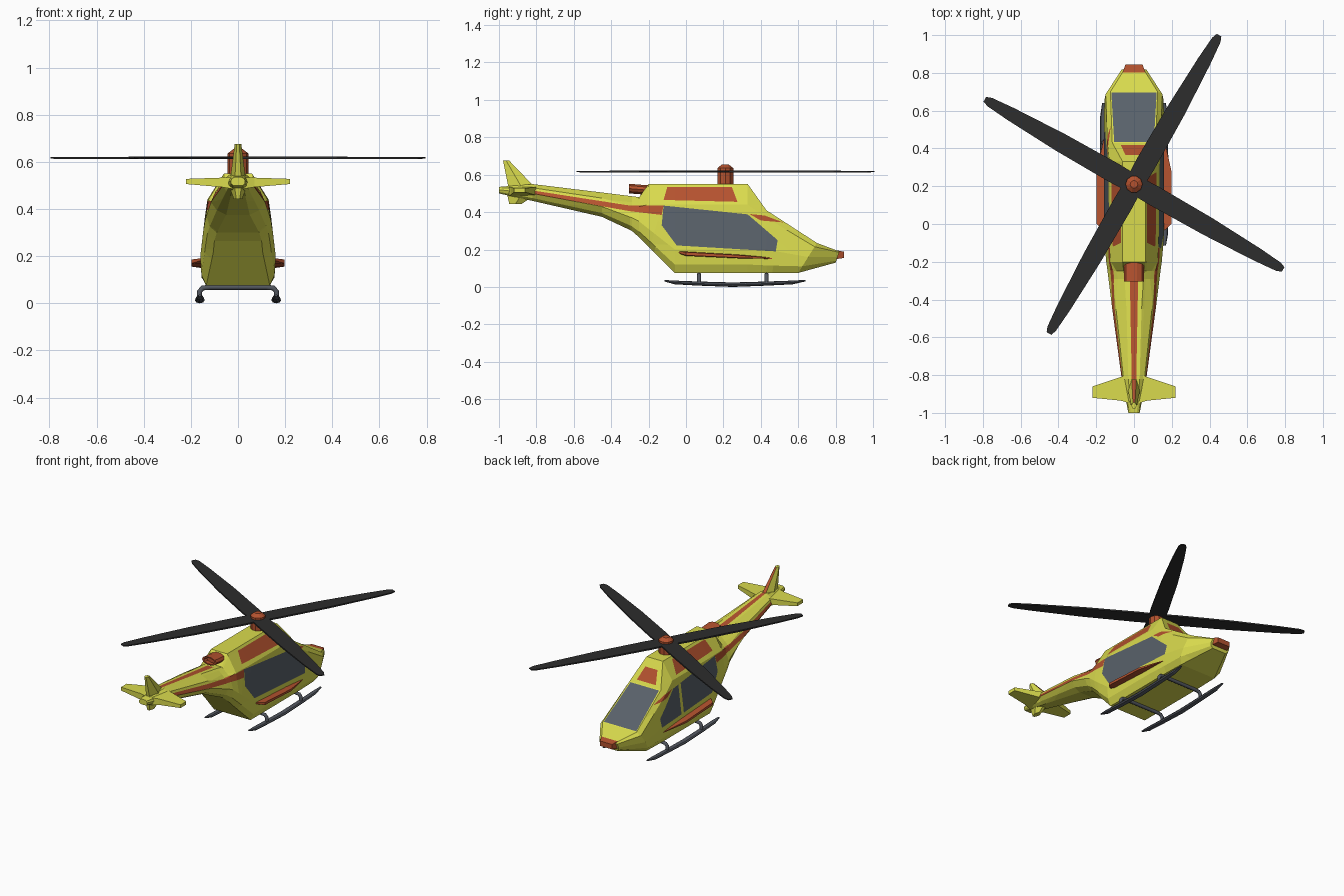
import bpy, bmesh, math
from mathutils import Vector

if "Cube" in bpy.data.objects:
    bpy.data.objects.remove(bpy.data.objects["Cube"])


def material(name, rgb):
    m = bpy.data.materials.new(name)
    m.diffuse_color = (*rgb, 1)
    m.use_nodes = True
    m.node_tree.nodes["Principled BSDF"].inputs["Base Color"].default_value = m.diffuse_color
    return m


YELLOW = material("yellow paint", (0.70, 0.71, 0.075))
RED = material("rust red", (0.46, 0.085, 0.028))
GLASS = material("slate glass", (0.10, 0.12, 0.145))
BLACK = material("rotor black", (0.026, 0.026, 0.026))
STEEL = material("skid grey", (0.085, 0.095, 0.115))


def finish(name, bm, *mats):
    bmesh.ops.recalc_face_normals(bm, faces=bm.faces[:])
    me = bpy.data.meshes.new(name)
    bm.to_mesh(me)
    bm.free()
    for m in mats:
        me.materials.append(m)
    ob = bpy.data.objects.new(name, me)
    bpy.context.collection.objects.link(ob)
    return ob


def loft_bm(rings):
    """Skin a list of equal-length point rings and cap both ends."""
    bm = bmesh.new()
    vs = [[bm.verts.new(p) for p in r] for r in rings]
    n = len(vs[0])
    for a, b in zip(vs, vs[1:]):
        for i in range(n):
            j = (i + 1) % n
            bm.faces.new((a[i], a[j], b[j], b[i]))
    bm.faces.new(vs[0])
    bm.faces.new(vs[-1])
    bmesh.ops.recalc_face_normals(bm, faces=bm.faces[:])
    return bm


def loft(name, rings, *mats):
    return finish(name, loft_bm(rings), *mats)


def rect(x0, x1, y0, y1, z):
    return [(x0, y0, z), (x1, y0, z), (x1, y1, z), (x0, y1, z)]


def paint(bm, poly, axes, pick, mat):
    """Cut a convex polygon, seen along one axis, into the picked faces."""
    faces = [f for f in bm.faces if pick(f.normal)]
    a, b = axes
    mid = [sum(p[k] for p in poly) / len(poly) for k in (0, 1)]
    for p, q in zip(poly, poly[1:] + poly[:1]):
        co, no = Vector((0, 0, 0)), Vector((0, 0, 0))
        co[a], co[b] = p
        no[a], no[b] = q[1] - p[1], p[0] - q[0]
        c = Vector((0, 0, 0))
        c[a], c[b] = mid
        if (c - co).dot(no) < 0:
            no.negate()
        geom = set(faces)
        for f in faces:
            geom.update(f.edges)
            geom.update(f.verts)
        res = bmesh.ops.bisect_plane(bm, geom=list(geom), dist=1e-5,
                                     plane_co=co, plane_no=no)
        faces = [f for f in res["geom"] if isinstance(f, bmesh.types.BMFace)
                 and (f.calc_center_median() - co).dot(no) > 0]
    for f in faces:
        f.material_index = mat


# Fuselage: y at floor, y at roof, then half-section (width, height) from floor to roof
cabin = [(.135, .075), (.155, .12), (.16, .2), (.13, .44), (.06, .55)]
stations = [
    (-1.0, -1.0, [(.02, .50), (.03, .508), (.03, .52), (.025, .53), (.015, .535)]),
    (-.82, -.82, [(.03, .46), (.05, .475), (.065, .50), (.055, .53), (.03, .55)]),
    (-.45, -.45, [(.05, .375), (.09, .395), (.115, .43), (.095, .475), (.04, .505)]),
    (-.29, -.29, [(.09, .30), (.12, .325), (.135, .37), (.11, .43), (.05, .485)]),
    (-.25, -.25, [(.10, .265), (.13, .295), (.14, .35), (.115, .43), (.055, .48)]),
    (-.20, -.20, [(.105, .215), (.137, .25), (.147, .31), (.125, .44), (.06, .55)]),
    (-.06, -.06, cabin),
    (.33, .33, cabin),
    (.43, .43, [(.135, .075), (.155, .115), (.16, .2), (.14, .37), (.115, .41)]),
    (.60, .70, [(.13, .075), (.155, .11), (.157, .16), (.15, .215), (.125, .235)]),
    (.80, .82, [(.05, .13), (.065, .14), (.07, .16), (.065, .185), (.05, .19)]),
]
rings = []
for yb, yt, half in stations:
    z0, z1 = half[0][1], half[-1][1]
    right = [(w, yb + (yt - yb) * (z - z0) / (z1 - z0), z) for w, z in half]
    rings.append(right + [(-x, y, z) for x, y, z in reversed(right)])
body = loft_bm(rings)

# Painted side details: window, stripe, engine panel
window = [(-.12, .435), (.33, .388), (.49, .25), (.48, .19), (-.05, .222), (-.13, .33)]
side_art = [
    ([(-.12, .465), (-.10, .535), (.245, .535), (.275, .455)], 1),
    ([(-.86, .522), (-.3, .435), (-.3, .405), (-.86, .505)], 1),
    ([(-.3, .435), (-.12, .435), (-.13, .385), (-.3, .405)], 1),
    ([(.34, .39), (.42, .382), (.52, .345), (.40, .355)], 1),
    (window, 2),
]
for s in (1, -1):
    for poly, mat in side_art:
        paint(body, poly, (1, 2), lambda n, s=s: n.x * s > .2, mat)
# Door pillar on the left side
paint(body, [(.25, .18), (.275, .18), (.275, .42), (.25, .42)], (1, 2),
      lambda n: n.x < -.2 and n.z > 0, 0)
# Windscreen, upper front panel and boom stripe
top_art = [
    ([(-.12, .695), (.12, .695), (.105, .435), (-.105, .435)], 2),
    ([(-.07, .418), (.07, .418), (.045, .365), (-.045, .365)], 1),
    ([(-.022, -.29), (.022, -.29), (.012, -.82), (-.012, -.82)], 1),
]
for poly, mat in top_art:
    paint(body, poly, (0, 1), lambda n: n.z > .3, mat)
finish("fuselage", body, YELLOW, RED, GLASS)

# Nose cap
loft("nose_cap", [[(-w, y, z0), (w, y, z0), (w, y, z1), (-w, y, z1)]
     for y, w, z0, z1 in ((.795, .062, .148, .198), (.845, .045, .155, .188))], RED)


# Fins, with a red leading edge on the upper one
def fin_ring(lead, trail, w, z):
    m = (lead + trail) / 2
    e = w * .4
    return [(e, lead, z), (w, m, z), (e, trail, z), (-e, trail, z), (-w, m, z), (-e, lead, z)]


fin = loft("tail_fin", [fin_ring(-.81, -.95, .032, .535),
                        fin_ring(-.945, -.978, .014, .675)], YELLOW, RED)
for f in fin.data.polygons:
    if f.normal.y > .5 and abs(f.normal.x) < .05:
        f.material_index = 1
loft("lower_fin", [fin_ring(-.81, -.955, .035, .49),
                   fin_ring(-.88, -.945, .018, .443)], YELLOW)

for s, side in ((1, "right"), (-1, "left")):
    # Tailplane
    loft(side + "_tailplane", [[(s * x, y0, z - t), (s * x, y1, z - t),
                                (s * x, y1, z + t), (s * x, y0, z + t)]
         for x, y0, y1, z, t in ((.02, -.95, -.79, .51, .025), (.07, -.935, -.81, .513, .02),
                                 (.22, -.92, -.86, .517, .011))], YELLOW)
    # Side step
    loft(side + "_side_step", [[(s * .14, y, zb), (s * x, y, zb + .004),
                                (s * x, y, zt - .004), (s * .14, y, zt)]
         for y, x, zb, zt in ((-.04, .155, .178, .195), (.0, .198, .165, .19),
                              (.28, .198, .152, .174), (.46, .158, .146, .158))], RED)


# Landing skids
def tube(name, points, radius, mat):
    cu = bpy.data.curves.new(name, "CURVE")
    cu.dimensions = "3D"
    cu.bevel_depth = radius
    cu.bevel_resolution = 2
    cu.use_fill_caps = True
    sp = cu.splines.new("POLY")
    sp.points.add(len(points) - 1)
    for p, c in zip(sp.points, points):
        p.co = (*c, 1)
    cu.materials.append(mat)
    ob = bpy.data.objects.new(name, cu)
    bpy.context.collection.objects.link(ob)
    bpy.ops.object.select_all(action="DESELECT")
    ob.select_set(True)
    bpy.context.view_layer.objects.active = ob
    bpy.ops.object.convert(target="MESH")


for s, side in ((1, "right"), (-1, "left")):
    rail = [[(s * .162 + r * 1.7 * math.cos(k * math.pi / 4), y, z + r * math.sin(k * math.pi / 4))
             for k in range(8)]
            for y, z, r in ((-.115, .033, .004), (-.06, .024, .010), (.07, .018, .011),
                            (.25, .012, .012), (.43, .018, .011), (.57, .024, .010), (.64, .034, .004))]
    loft(side + "_skid_rail", rail, STEEL)
for y, name in ((.07, "rear_cross_tube"), (.43, "front_cross_tube")):
    arch = [(.163, y, .02), (.163, y, .05), (.15, y, .065), (.12, y, .068)]
    tube(name, arch + [(-x, b, z) for x, b, z in reversed(arch)], .011, STEEL)


# Rotor mast and exhaust
def ring8(r, z, n=10):
    return [(r * math.cos(2 * math.pi * k / n), .21 + r * math.sin(2 * math.pi * k / n), z)
            for k in range(n)]


loft("rotor_hub", [ring8(.045, .54), ring8(.045, .635), ring8(.02, .654)], RED)
exhaust = [[(.053 * k * math.cos(a * math.pi / 5), y, z + .027 * k * math.sin(a * math.pi / 5))
            for a in range(10)]
           for y, z, k in ((-.17, .515, 1), (-.305, .526, 1), (-.305, .526, .75), (-.275, .523, .7))]
loft("exhaust", exhaust, RED)

# Four rotor blades
for i in range(4):
    ang = math.radians(60.3 + 90 * i)
    d = Vector((math.cos(ang), math.sin(ang), 0))
    p = Vector((-d.y, d.x, 0))
    c = Vector((0, .21, .617))
    up = Vector((0, 0, 1))
    loft(f"rotor_blade_{i + 1}", [[c + d * r - p * w - up * t, c + d * r + p * w - up * t,
                                   c + d * r + p * w + up * t, c + d * r - p * w + up * t]
         for r, w, t in ((.0, .05, .005), (.12, .054, .005), (.45, .05, .005),
                         (.75, .036, .004), (.88, .025, .004), (.909, .014, .003))], BLACK)
